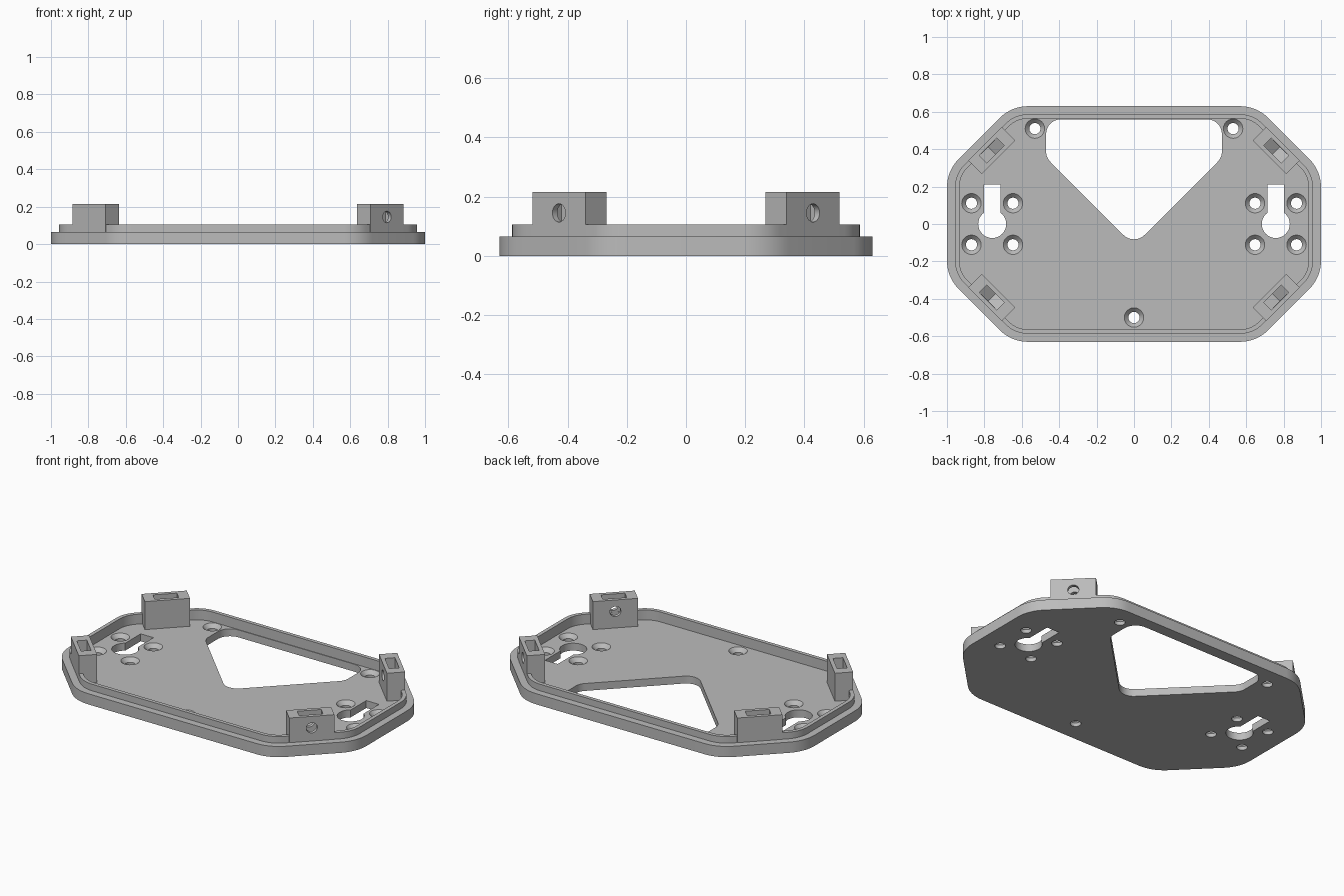
import bpy, bmesh, math
from mathutils import Vector, Matrix

cube = bpy.data.objects.get("Cube")
if cube:
    bpy.data.objects.remove(cube, do_unlink=True)

grey = bpy.data.materials.new("plain grey")
grey.use_nodes = True
grey.diffuse_color = (0.5, 0.5, 0.5, 1)
grey.node_tree.nodes["Principled BSDF"].inputs["Base Color"].default_value = (0.5, 0.5, 0.5, 1)

BASE_Z, RIM_Z, FLOOR_Z, BLOCK_Z = 0.065, 0.105, 0.045, 0.215
HALF_X, HALF_Y, DIAG = 1.0, 0.63, 1.285   # diagonal edge lies on |x| + |y| = DIAG
LIP_OUT, LIP_IN = 0.043, 0.066


def rounded(points, radius, steps=8):
    """Round every corner of a convex counter-clockwise outline."""
    out = []
    pts = [Vector(p) for p in points]
    for i, p in enumerate(pts):
        a = (pts[i - 1] - p).normalized()
        b = (pts[(i + 1) % len(pts)] - p).normalized()
        half = a.angle(b) / 2
        centre = p + (a + b).normalized() * (radius / math.sin(half))
        start = p + a * (radius / math.tan(half)) - centre
        sweep = math.pi - 2 * half
        for k in range(steps + 1):
            t = sweep * k / steps
            c, s = math.cos(t), math.sin(t)
            out.append((centre.x + start.x * c - start.y * s,
                        centre.y + start.x * s + start.y * c))
    return out


def octagon(inset):
    x, y = HALF_X - inset, HALF_Y - inset
    d = DIAG - inset * math.sqrt(2)
    quarter = [(x, d - x), (d - y, y)]
    pts = quarter + [(-px, py) for px, py in reversed(quarter)]
    pts += [(-px, -py) for px, py in pts]
    return rounded(pts, 0.215 - inset)


def add_object(name, bm):
    bmesh.ops.recalc_face_normals(bm, faces=bm.faces)
    mesh = bpy.data.meshes.new(name)
    bm.to_mesh(mesh)
    bm.free()
    mesh.materials.append(grey)
    obj = bpy.data.objects.new(name, mesh)
    bpy.context.collection.objects.link(obj)
    return obj


def prism(name, outline, z0, z1, matrix=Matrix()):
    bm = bmesh.new()
    face = bm.faces.new([bm.verts.new((x, y, z0)) for x, y in outline])
    top = bmesh.ops.extrude_face_region(bm, geom=[face])["geom"]
    verts = [v for v in top if isinstance(v, bmesh.types.BMVert)]
    bmesh.ops.translate(bm, verts=verts, vec=(0, 0, z1 - z0))
    bm.transform(matrix)
    return add_object(name, bm)


def circle(x, y, r, n=32):
    return [(x + r * math.cos(math.tau * k / n), y + r * math.sin(math.tau * k / n)) for k in range(n)]


def rect(x0, y0, x1, y1):
    return [(x0, y0), (x1, y0), (x1, y1), (x0, y1)]


def countersink(x, y):
    """Stepped round cutter for a flat-head screw."""
    bm = bmesh.new()
    rings = []
    for r, z in ((0.03, -0.1), (0.03, 0.022), (0.052, FLOOR_Z), (0.052, 0.2)):
        rings.append([bm.verts.new((px, py, z)) for px, py in circle(x, y, r, 24)])
    for low, high in zip(rings, rings[1:]):
        for k in range(len(low)):
            bm.faces.new((low[k - 1], low[k], high[k], high[k - 1]))
    bm.faces.new(rings[0])
    bm.faces.new(rings[-1])
    return add_object("cutter", bm)


def combine(obj, other, operation="DIFFERENCE"):
    other.hide_render = True
    mod = obj.modifiers.new("combine", "BOOLEAN")
    mod.object, mod.operation, mod.solver = other, operation, "EXACT"
    mesh = bpy.data.meshes.new_from_object(obj.evaluated_get(bpy.context.evaluated_depsgraph_get()))
    obj.modifiers.clear()
    obj.data = mesh
    bpy.data.objects.remove(other, do_unlink=True)


# Tray: stepped plate with a thin raised lip and a recessed floor
plate = prism("base_plate", octagon(0), 0, BASE_Z)
combine(plate, prism("lip", octagon(LIP_OUT), 0.02, RIM_Z), "UNION")
combine(plate, prism("cutter", octagon(LIP_IN), FLOOR_Z, 0.3))

# Large arrow-shaped opening
opening = [(0, -0.115), (0.47, 0.355), (0.47, 0.56), (-0.47, 0.56), (-0.47, 0.355)]
combine(plate, prism("cutter", rounded(opening, 0.08), -0.1, 0.3))

# Keyhole slots and screw holes
KEY_X, HOLE = 0.758, 0.111
combine(plate, countersink(0, -0.5))
for s in (-1, 1):
    cx = s * KEY_X
    combine(plate, prism("cutter", circle(cx, 0, 0.075), -0.1, 0.3))
    combine(plate, prism("cutter", rect(cx - 0.043, 0, cx + 0.043, 0.21), -0.1, 0.3))
    combine(plate, countersink(s * 0.53, 0.51))
    for dx in (-HOLE, HOLE):
        for dy in (-HOLE, HOLE):
            combine(plate, countersink(cx + dx, dy))

# Corner blocks with a screw hole and a nut pocket open at the top
LENGTH, WIDTH, HOLE_Z, NUT = 0.252, 0.102, 0.145, 0.067
outer = DIAG / math.sqrt(2) - LIP_OUT + 0.001
blocks = []
for sx, side in ((1, "left"), (-1, "right")):
    for sy, end in ((1, "back"), (-1, "front")):
        out = Vector((sx, sy, 0)).normalized()
        up = Vector((0, 0, 1))
        along = up.cross(out)
        # local x runs along the block, local y is up, local z points outward
        place = Matrix((along, up, out)).transposed().to_4x4()
        mid = Vector((sx * 0.76, sy * 0.3925, 0))
        u = mid.dot(along)
        block = prism(f"{end}_{side}_mount_block",
                      rect(u - LENGTH / 2, FLOOR_Z - 0.01, u + LENGTH / 2, BLOCK_Z),
                      outer - WIDTH, outer, place)
        slope = NUT / math.sqrt(3)
        nut = [(u, HOLE_Z - 2 * slope), (u + NUT, HOLE_Z - slope), (u + NUT, 0.3),
               (u - NUT, 0.3), (u - NUT, HOLE_Z - slope)]
        centre = outer - WIDTH / 2
        combine(block, prism("cutter", nut, centre - 0.028, centre + 0.028, place))
        combine(block, prism("cutter", circle(u, HOLE_Z, 0.031), outer - 0.2, outer + 0.1, place))
        blocks.append(block)

# Smooth the round walls, keep the edges crisp
bpy.ops.object.select_all(action="DESELECT")
for obj in [plate] + blocks:
    obj.select_set(True)
bpy.context.view_layer.objects.active = plate
bpy.ops.object.shade_smooth_by_angle(angle=math.radians(25))
